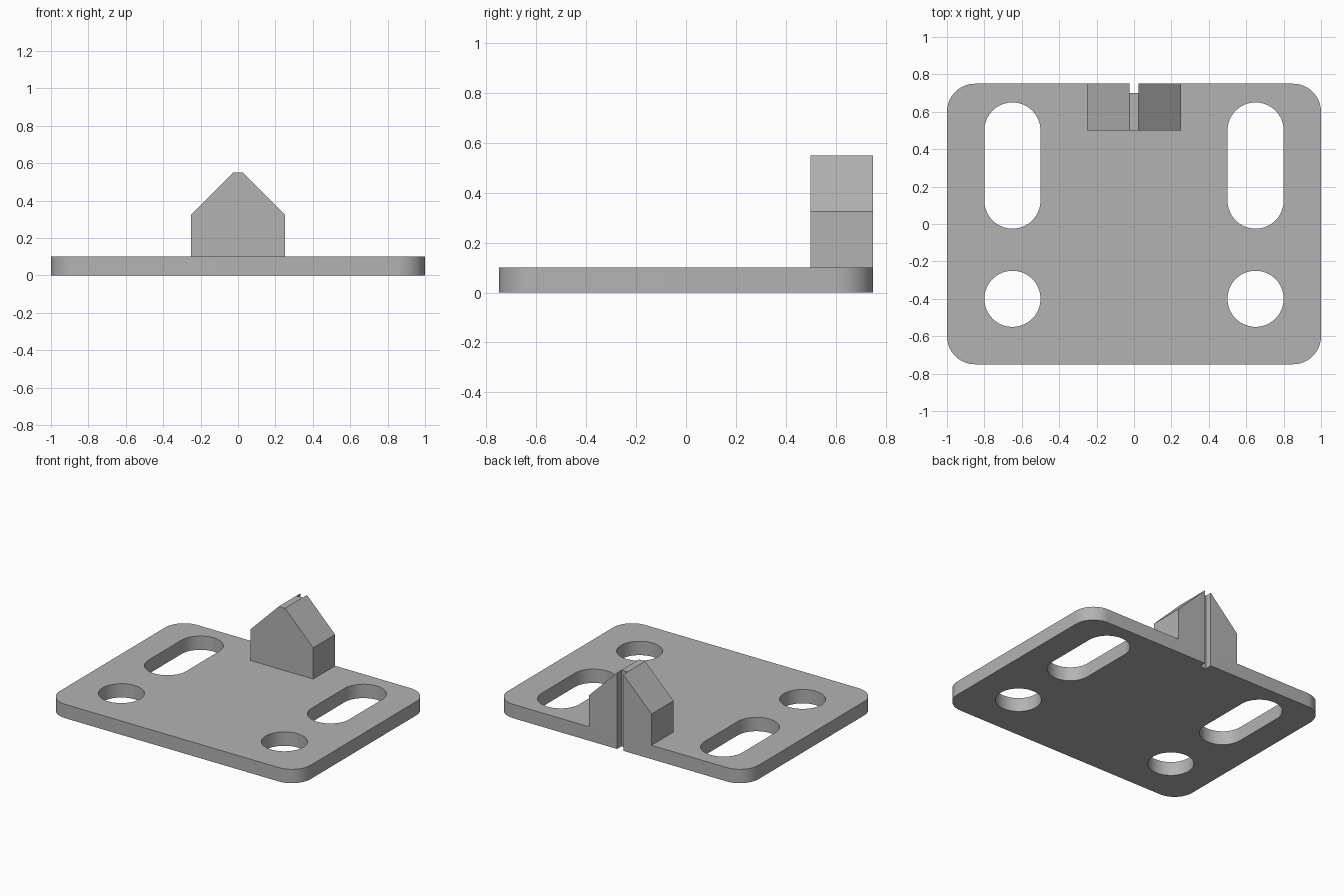
import bpy, bmesh, math

if "Cube" in bpy.data.objects:
    bpy.data.objects.remove(bpy.data.objects["Cube"])

grey = bpy.data.materials.new("plain grey")
grey.diffuse_color = (0.45, 0.45, 0.45, 1)
grey.use_nodes = True
grey.node_tree.nodes["Principled BSDF"].inputs["Base Color"].default_value = grey.diffuse_color


def rounded(cx, y0, y1, half_w, r, steps=16):
    """Counter-clockwise outline of a rectangle with rounded corners."""
    pts = []
    corners = [(cx + half_w - r, y1 - r), (cx - half_w + r, y1 - r),
               (cx - half_w + r, y0 + r), (cx + half_w - r, y0 + r)]
    for q, (x, y) in enumerate(corners):
        for i in range(steps + 1):
            a = (q + i / steps) * math.pi / 2
            p = (x + r * math.cos(a), y + r * math.sin(a))
            if not pts or math.dist(p, pts[-1]) > 1e-5:
                pts.append(p)
    if math.dist(pts[0], pts[-1]) < 1e-5:
        pts.pop()
    return pts


def prism(name, pts, direction):
    """Closed solid made by sweeping a polygon along a direction."""
    bm = bmesh.new()
    face = bm.faces.new([bm.verts.new(p) for p in pts])
    out = bmesh.ops.extrude_face_region(bm, geom=[face])
    moved = [v for v in out["geom"] if isinstance(v, bmesh.types.BMVert)]
    bmesh.ops.translate(bm, verts=moved, vec=direction)
    bmesh.ops.recalc_face_normals(bm, faces=bm.faces)
    mesh = bpy.data.meshes.new(name)
    bm.to_mesh(mesh)
    bm.free()
    mesh.materials.append(grey)
    obj = bpy.data.objects.new(name, mesh)
    bpy.context.collection.objects.link(obj)
    return obj


def select(obj):
    bpy.ops.object.select_all(action='DESELECT')
    obj.select_set(True)
    bpy.context.view_layer.objects.active = obj


def cut(obj, cutter):
    mod = obj.modifiers.new("cut", 'BOOLEAN')
    mod.operation, mod.solver, mod.object = 'DIFFERENCE', 'EXACT', cutter
    select(obj)
    bpy.ops.object.modifier_apply(modifier=mod.name)


# Base plate
outline = rounded(0, -0.75, 0.75, 1.0, 0.15)
plate = prism("base_plate", [(x, y, 0) for x, y in outline], (0, 0, 0.1))

# Round holes in front and long slots behind, on both sides
for side in (-1, 1):
    for y0, y1 in ((-0.55, -0.25), (-0.025, 0.65)):
        hole = rounded(side * 0.65, y0, y1, 0.15, 0.15)
        cutter = prism("hole_cutter", [(x, y, -0.1) for x, y in hole], (0, 0, 0.3))
        cut(plate, cutter)
        bpy.data.objects.remove(cutter)

# Upright block with sloped shoulders
half = [(0.25, 0.1), (0.25, 0.325), (0.025, 0.55)]
profile = half + [(-x, z) for x, z in reversed(half)]
block = prism("upright_block", [(x, 0.5, z) for x, z in profile], (0, 0.25, 0))

# Narrow rear slit running through block and plate
slit = prism("slit_cutter", [(-0.025, 0.7, -0.1), (0.025, 0.7, -0.1),
                             (0.025, 0.9, -0.1), (-0.025, 0.9, -0.1)], (0, 0, 0.9))
for obj in (plate, block):
    cut(obj, slit)
bpy.data.objects.remove(slit)

# Smooth the round walls and keep the edges crisp
select(plate)
bpy.ops.object.shade_smooth_by_angle(angle=math.radians(30))
